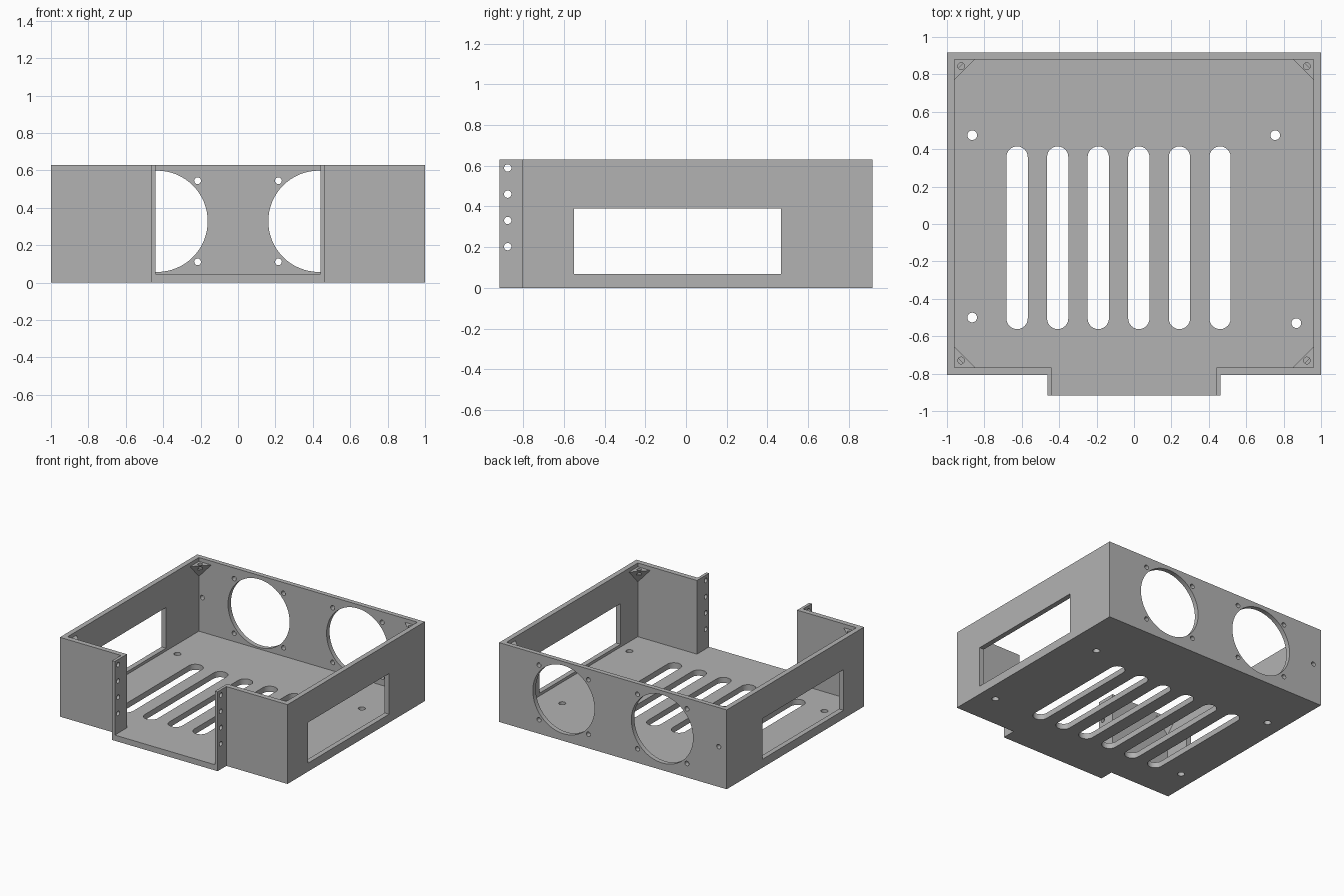
import bpy, bmesh
from math import cos, sin, pi
from mathutils import Vector

cube = bpy.data.objects.get("Cube")
if cube:
    bpy.data.objects.remove(cube)

grey = bpy.data.materials.new("plain grey")
grey.use_nodes = True
colour = (0.45, 0.45, 0.45, 1)
grey.diffuse_color = colour
grey.node_tree.nodes["Principled BSDF"].inputs["Base Color"].default_value = colour

# Places a 2D profile point in space for each extrusion axis
PLACE = {
    "x": lambda a, b, t: (t, a, b),
    "y": lambda a, b, t: (a, t, b),
    "z": lambda a, b, t: (a, b, t),
}


def prism(bm, points, axis, low, high):
    place = PLACE[axis]
    ends = [[bm.verts.new(place(a, b, t)) for a, b in points] for t in (low, high)]
    bm.faces.new(ends[0])
    bm.faces.new(ends[1])
    n = len(points)
    for i in range(n):
        j = (i + 1) % n
        bm.faces.new((ends[0][i], ends[0][j], ends[1][j], ends[1][i]))


def circle(a, b, r, n=24):
    return [(a + r * cos(2 * pi * i / n), b + r * sin(2 * pi * i / n)) for i in range(n)]


def slot(a, low, high, r, n=12):
    top = [(a + r * cos(pi * i / n), high - r + r * sin(pi * i / n)) for i in range(n + 1)]
    return top + [(a - r * cos(pi * i / n), low + r - r * sin(pi * i / n)) for i in range(n + 1)]


def symmetric(half):
    return half + [(-x, y) for x, y in reversed(half)]


def make(name, bm):
    bmesh.ops.recalc_face_normals(bm, faces=bm.faces)
    mesh = bpy.data.meshes.new(name)
    bm.to_mesh(mesh)
    bm.free()
    mesh.materials.append(grey)
    obj = bpy.data.objects.new(name, mesh)
    bpy.context.collection.objects.link(obj)
    return obj


def activate(obj):
    bpy.ops.object.select_all(action="DESELECT")
    obj.select_set(True)
    bpy.context.view_layer.objects.active = obj


def cut(obj, bm):
    cutter = make("cutter", bm)
    cutter.hide_render = True
    mod = obj.modifiers.new("cut", "BOOLEAN")
    mod.operation, mod.solver, mod.object = "DIFFERENCE", "EXACT", cutter
    activate(obj)
    bpy.ops.object.modifier_apply(modifier=mod.name)
    bpy.data.objects.remove(cutter)


def finish(obj):
    activate(obj)
    bpy.ops.object.shade_smooth_by_angle(angle=pi / 6)


HEIGHT, FLOOR, BACK, FRONT = 0.63, 0.045, 0.917, -0.807
IN_X, IN_BACK, IN_FRONT = 0.96, 0.88, -0.766
SCREW = 0.018

# Case: stepped outline, hollowed with an open front
bm = bmesh.new()
prism(bm, symmetric([(0.463, -BACK), (0.463, FRONT), (1, FRONT), (1, BACK)]), "z", 0, HEIGHT)
case = make("case", bm)
bm = bmesh.new()
prism(bm, symmetric([(0.44, -1.1), (0.44, IN_FRONT), (IN_X, IN_FRONT), (IN_X, IN_BACK)]),
      "z", FLOOR, 1)
cut(case, bm)

bm = bmesh.new()
# Floor vents and mounting holes
for i in range(6):
    prism(bm, slot(-0.625 + i * 0.217, -0.562, 0.415, 0.057), "z", -0.1, 0.055)
for x, y in [(-0.865, 0.475), (0.755, 0.475), (-0.865, -0.5), (0.868, -0.53)]:
    prism(bm, circle(x, y, 0.026), "z", -0.1, 0.055)
# Side windows
prism(bm, [(-0.55, 0.067), (0.468, 0.067), (0.468, 0.39), (-0.55, 0.39)], "x", -1.1, 1.1)
# Fan openings with screw holes
for x in (-0.433, 0.433):
    prism(bm, circle(x, 0.328, 0.271, 64), "y", 0.85, 1)
    for dx in (-0.217, 0.217):
        for dz in (-0.217, 0.217):
            prism(bm, circle(x + dx, 0.328 + dz, SCREW), "y", 0.85, 1)
# Cable hole in the back wall
prism(bm, circle(-0.93, 0.32, SCREW), "y", 0.85, 1)
# Flange holes
for i in range(4):
    prism(bm, circle(-0.876, 0.202 + i * 0.129, SCREW), "x", -0.6, 0.6)
cut(case, bm)
finish(case)

# Corner gussets with lid screw holes
LEG, TOP = 0.11, 0.6
for side, sx in (("right", -1), ("left", 1)):
    for end, y, sy in (("back", IN_BACK, 1), ("front", IN_FRONT, -1)):
        corner = Vector((sx * IN_X, y, TOP))
        bm = bmesh.new()
        for offset in [(0, 0, 0), (-sx * LEG, 0, 0), (0, -sy * LEG, 0), (0, 0, -0.12)]:
            bm.verts.new(corner + Vector(offset))
        bmesh.ops.convex_hull(bm, input=bm.verts)
        gusset = make(f"{end}_{side}_gusset", bm)
        bm = bmesh.new()
        prism(bm, circle(corner.x - sx * 0.036, y - sy * 0.036, SCREW), "z", TOP - 0.045, 1)
        cut(gusset, bm)
        finish(gusset)
